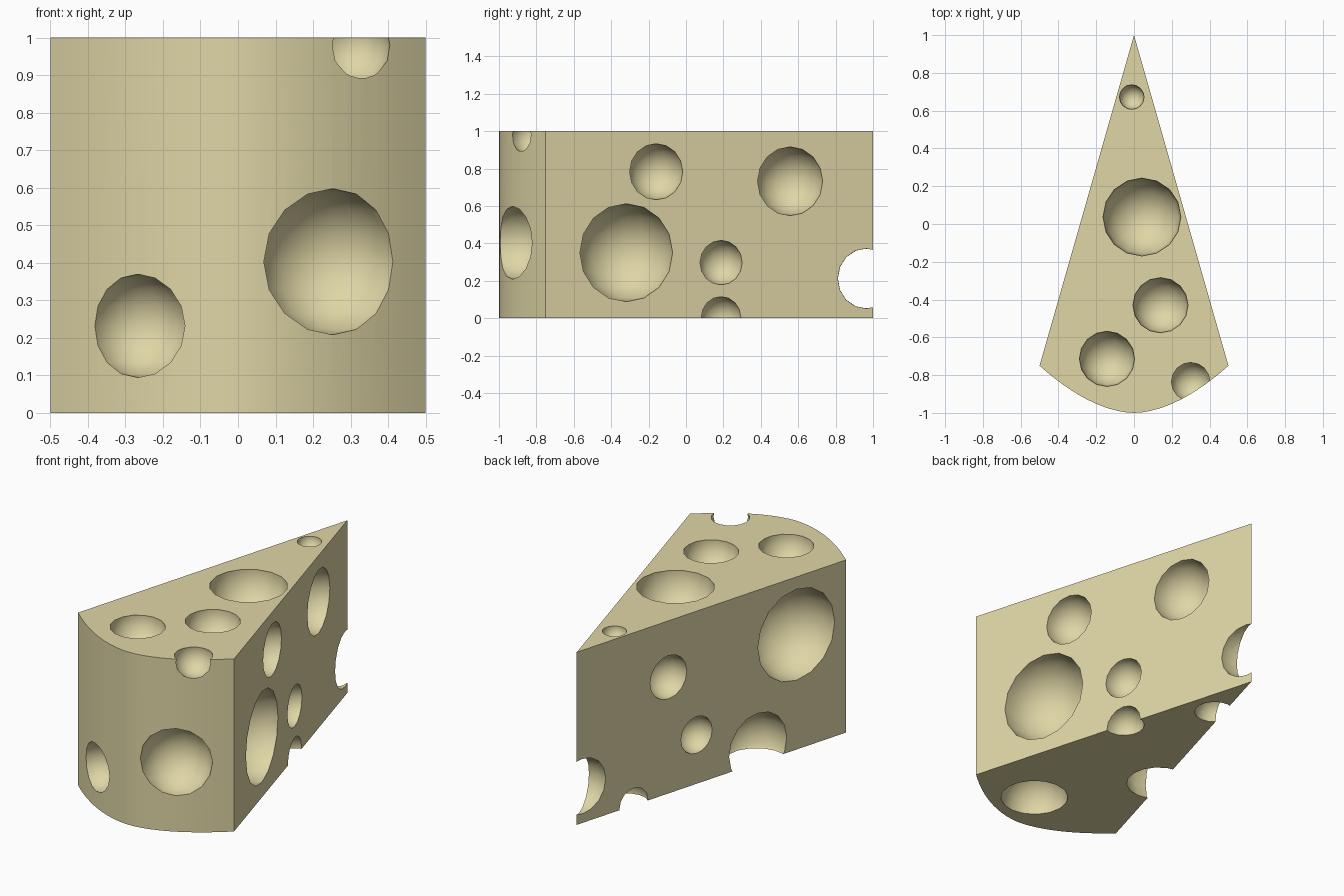
import bpy, bmesh
from mathutils import Matrix, Vector

if "Cube" in bpy.data.objects:
    bpy.data.objects.remove(bpy.data.objects["Cube"])

rind = bpy.data.materials.new("pale_cheese_yellow")
rind.diffuse_color = (0.74, 0.67, 0.38, 1)
rind.use_nodes = True
rind.node_tree.nodes["Principled BSDF"].inputs["Base Color"].default_value = rind.diffuse_color


def make_object(name, bm):
    mesh = bpy.data.meshes.new(name)
    bmesh.ops.recalc_face_normals(bm, faces=bm.faces)
    bm.to_mesh(mesh)
    bm.free()
    mesh.materials.append(rind)
    ob = bpy.data.objects.new(name, mesh)
    bpy.context.collection.objects.link(ob)
    return ob


def front_y(x):
    return -1 + 0.25 * (abs(x) / 0.5) ** 1.8


# Wedge: pointed at the back, bowed at the front
N = 24
xs = [-0.5 + i / N for i in range(N + 1)]
outline = [(x, front_y(x)) for x in xs] + [(0, 1)]
bm = bmesh.new()
base = bm.faces.new([bm.verts.new((x, y, 0)) for x, y in outline])
top = bmesh.ops.extrude_face_region(bm, geom=[base])["geom"]
bmesh.ops.translate(bm, vec=(0, 0, 1),
                    verts=[v for v in top if isinstance(v, bmesh.types.BMVert)])
wedge = make_object("cheese_wedge", bm)


def side(sign, y, z, r):
    """Hole centred on a flat side, nudged slightly inward."""
    return (sign * ((1 - y) * 0.5 / 1.75 - 0.004), y, z, r)


# Holes: x, y, z, radius
holes = [
    # top
    (0.042, 0.037, 0.995, 0.207), (0.14, -0.43, 0.995, 0.147),
    (-0.143, -0.714, 0.995, 0.147), (-0.012, 0.672, 0.995, 0.066),
    (0.30, -0.835, 0.98, 0.106),
    # bowed front
    (0.25, front_y(0.25) + 0.005, 0.403, 0.195),
    (-0.265, front_y(0.265) + 0.005, 0.232, 0.138),
    # right side
    side(1, -0.32, 0.35, 0.262), side(1, -0.16, 0.783, 0.15),
    side(1, 0.556, 0.732, 0.184), side(1, 0.187, 0.297, 0.119),
    side(1, 0.187, 0.003, 0.112),
    # left side
    side(-1, -0.428, 0.665, 0.264), side(-1, 0.403, 0.673, 0.126),
    side(-1, 0.22, 0.283, 0.107), (-0.325, -0.18, 0.09, 0.198),
    # bottom and tip
    (-0.058, 0.617, 0.003, 0.11), (0.095, -0.736, 0.005, 0.185),
    (0.002, 0.962, 0.212, 0.161),
]
bm = bmesh.new()
for x, y, z, r in holes:
    bmesh.ops.create_uvsphere(bm, u_segments=16, v_segments=8, radius=r,
                              matrix=Matrix.Translation(Vector((x, y, z))))
cutter = make_object("hole_cutter", bm)
cutter.hide_render = True

# Cut the holes, then smooth the curved surfaces
mod = wedge.modifiers.new("holes", 'BOOLEAN')
mod.operation = 'DIFFERENCE'
mod.solver = 'EXACT'
mod.object = cutter
bpy.context.view_layer.objects.active = wedge
wedge.select_set(True)
bpy.ops.object.modifier_apply(modifier=mod.name)
bpy.data.objects.remove(cutter, do_unlink=True)
bpy.ops.object.shade_smooth_by_angle(angle=0.56)
